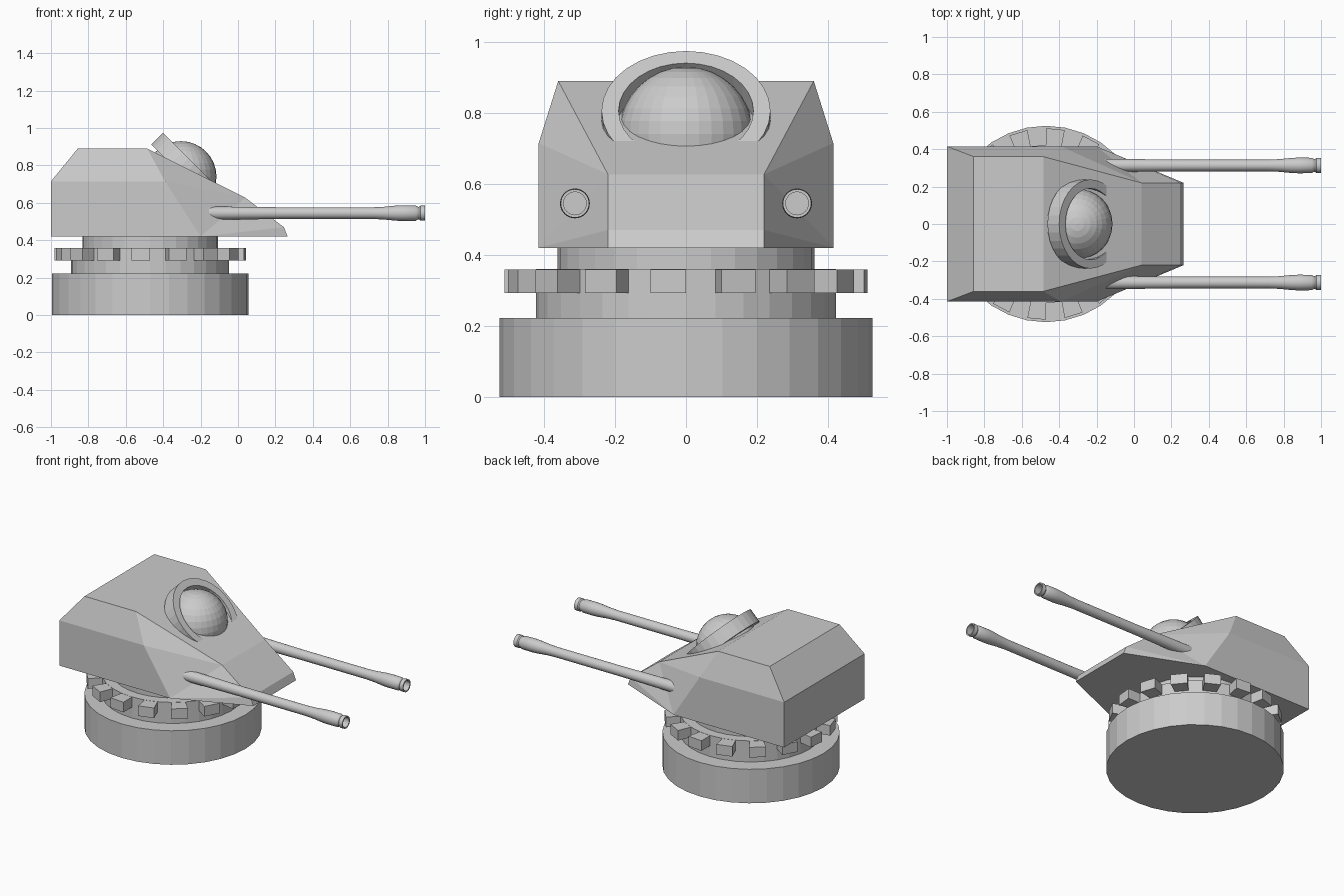
import bpy, bmesh
from math import sin, cos, pi, radians
from mathutils import Matrix

if "Cube" in bpy.data.objects:
    bpy.data.objects.remove(bpy.data.objects["Cube"])

CX = -0.47  # turntable axis


def finish(name, bm, matrix=None, smooth=False):
    bmesh.ops.remove_doubles(bm, verts=bm.verts, dist=1e-5)
    bmesh.ops.recalc_face_normals(bm, faces=bm.faces)
    mesh = bpy.data.meshes.new(name)
    bm.to_mesh(mesh)
    bm.free()
    if matrix:
        mesh.transform(matrix)
    obj = bpy.data.objects.new(name, mesh)
    bpy.context.collection.objects.link(obj)
    if smooth:
        bpy.ops.object.select_all(action='DESELECT')
        obj.select_set(True)
        bpy.context.view_layer.objects.active = obj
        bpy.ops.object.shade_smooth_by_angle(angle=radians(30))
    return obj


def lathe(name, profile, matrix, segments=32, closed=False, smooth=False):
    """Spin (radius, height) points about local z."""
    bm = bmesh.new()
    rings = []
    for r, h in profile:
        if r == 0:
            rings.append([bm.verts.new((0, 0, h))] * segments)
        else:
            rings.append([bm.verts.new((r * cos(2 * pi * i / segments),
                                        r * sin(2 * pi * i / segments), h))
                          for i in range(segments)])
    pairs = list(zip(rings, rings[1:]))
    if closed:
        pairs.append((rings[-1], rings[0]))
    for a, b in pairs:
        for i in range(segments):
            j = (i + 1) % segments
            corners = list(dict.fromkeys((a[i], a[j], b[j], b[i])))
            bm.faces.new(corners)
    return finish(name, bm, matrix, smooth)


# Stacked turntable drums
table = Matrix.Translation((CX, 0, 0))
for name, r, z0, z1 in (("base_drum", 0.525, 0, 0.222),
                        ("gear_hub", 0.423, 0.222, 0.36),
                        ("neck", 0.362, 0.36, 0.42)):
    lathe(name, [(0, z0), (r, z0), (r, z1), (0, z1)], table)

# Gear teeth: every other facet of the 32-sided hub
bm = bmesh.new()
step = 2 * pi / 32
for k in range(16):
    angles = ((2 * k + 1) * step, (2 * k + 2) * step)
    corners = [bm.verts.new((r * cos(a), r * sin(a), z))
               for z in (0.293, 0.359) for a in angles for r in (0.415, 0.512)]
    for f in ((0, 1, 3, 2), (4, 5, 7, 6), (0, 1, 5, 4),
              (2, 3, 7, 6), (1, 3, 7, 5), (0, 2, 6, 4)):
        bm.faces.new([corners[i] for i in f])
finish("gear_teeth", bm, table)

# Faceted turret body: half outline mirrored across y = 0
half = [(-1, .415, .42), (-1, .415, .715), (-.857, .36, .89),
        (-.485, .36, .89), (-.39, .415, .715), (-.2, .415, .42),
        (.04, .22, .627), (.245, .22, .47), (.265, .22, .42)]
bm = bmesh.new()
left = [bm.verts.new(p) for p in half]
right = [bm.verts.new((x, -y, z)) for x, y, z in half]
for side in (left, right):
    for f in ((0, 1, 4, 5), (1, 2, 3, 4), (3, 4, 6), (4, 5, 6),
              (5, 6, 7), (5, 7, 8)):
        bm.faces.new([side[i] for i in f])
for a, b in ((0, 1), (1, 2), (2, 3), (3, 6), (6, 7), (7, 8)):
    bm.faces.new((left[a], left[b], right[b], right[a]))
bm.faces.new([s[i] for s, order in ((left, (0, 5, 8)), (right, (8, 5, 0)))
              for i in order])
finish("turret_body", bm)

# Tilted ring around the dome
tilt = Matrix.Translation((-0.232, 0, 0.806)) @ Matrix.Rotation(radians(45), 4, 'Y')
lathe("dome_ring", [(.238, -.088), (.238, 0), (.19, 0), (.19, -.088)],
      tilt, closed=True)

# Sensor dome
bm = bmesh.new()
bmesh.ops.create_uvsphere(bm, u_segments=32, v_segments=16, radius=0.19)
finish("dome", bm, Matrix.Translation((-0.305, 0, 0.74)))

# Twin gun barrels with flared, hollow muzzles
barrel = [(0, -.3), (.036, -.3), (.035, -.1), (.031, .25), (.031, .72),
          (.034, .78), (.040, .84), (.042, .88), (.041, .95), (.034, .962),
          (.034, .968), (.040, .975), (.040, 1), (.032, 1), (.032, .95), (0, .95)]
for name, y in (("barrel_left", 0.313), ("barrel_right", -0.313)):
    lathe(name, barrel, Matrix.Translation((0, y, 0.545)) @
          Matrix.Rotation(radians(90), 4, 'Y'), smooth=True)
